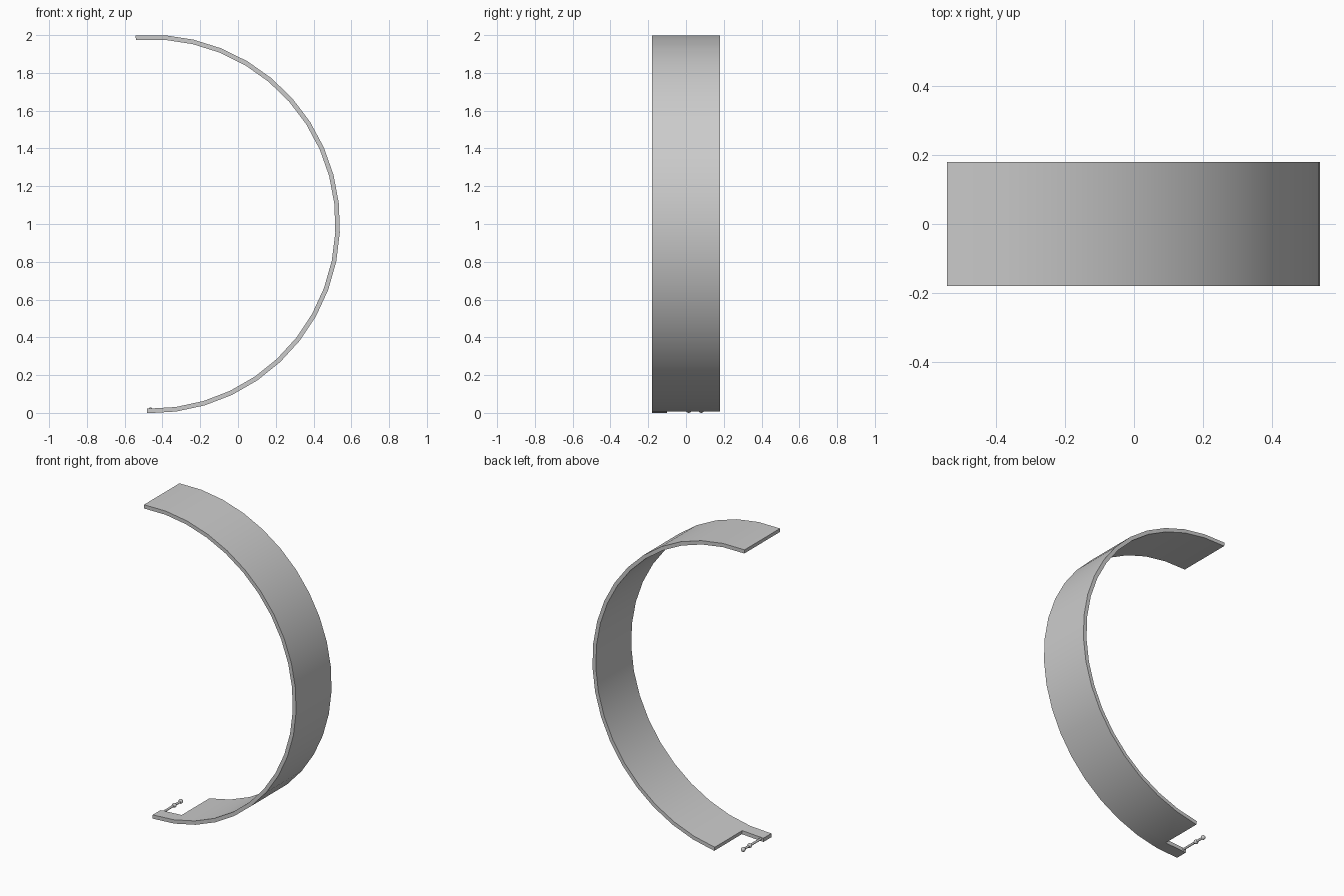
import bpy, bmesh
from math import sin, cos, radians
from mathutils import Matrix

cube = bpy.data.objects.get("Cube")
if cube:
    bpy.data.objects.remove(cube, do_unlink=True)

CX, CZ, R, THICK = -0.462, 1.0, 1.002, 0.024
START, END, SEGMENTS = -91.1, 94.6, 21
FRONT, BACK, RAIL_BACK = -0.18, 0.18, -0.10

grey = bpy.data.materials.new("light_grey")
grey.use_nodes = True
grey.diffuse_color = (0.6, 0.6, 0.6, 1)
grey.node_tree.nodes["Principled BSDF"].inputs["Base Color"].default_value = (0.6, 0.6, 0.6, 1)


def finish(name, bm, angle):
    bmesh.ops.recalc_face_normals(bm, faces=bm.faces)
    mesh = bpy.data.meshes.new(name)
    bm.to_mesh(mesh)
    bm.free()
    mesh.materials.append(grey)
    obj = bpy.data.objects.new(name, mesh)
    bpy.context.collection.objects.link(obj)
    bpy.ops.object.select_all(action='DESELECT')
    obj.select_set(True)
    bpy.context.view_layer.objects.active = obj
    bpy.ops.object.shade_smooth_by_angle(angle=radians(angle))


# Curved band: a flat strip with a notch at its lower end, thickened inwards
bm = bmesh.new()
rows = []
for i in range(SEGMENTS + 1):
    a = radians(START + (END - START) * i / SEGMENTS)
    ring = []
    for r in (R, R - THICK):
        ring.append([bm.verts.new((CX + r * cos(a), y, CZ + r * sin(a)))
                     for y in (FRONT, RAIL_BACK, BACK)])
    rows.append(ring)


def cap(ring, first, last):
    for j in range(first, last):
        bm.faces.new((ring[0][j], ring[0][j + 1], ring[1][j + 1], ring[1][j]))


for i in range(SEGMENTS):
    a, b = rows[i], rows[i + 1]
    last = 1 if i == 0 else 2          # only the front rail reaches the lower end
    for side in (0, 1):
        for j in range(last):
            bm.faces.new((a[side][j], a[side][j + 1], b[side][j + 1], b[side][j]))
    for j in (0, last):
        bm.faces.new((a[0][j], b[0][j], b[1][j], a[1][j]))
cap(rows[0], 0, 1)
cap(rows[1], 1, 2)
cap(rows[-1], 0, 2)
bmesh.ops.delete(bm, geom=[v for v in bm.verts if not v.link_faces], context='VERTS')
finish("curved_band", bm, 30)

# Hinge pin reaching back from the rail
PIN_X, PIN_Z = -0.463, 0.014
bm = bmesh.new()
bmesh.ops.create_cone(bm, cap_ends=True, segments=16, radius1=0.007, radius2=0.007, depth=0.20,
                      matrix=Matrix.Translation((PIN_X, -0.02, PIN_Z)) @ Matrix.Rotation(radians(90), 4, 'X'))
finish("hinge_pin", bm, 40)

# Round knobs on the pin
for name, y in (("middle_knob", 0.015), ("end_knob", 0.08)):
    bm = bmesh.new()
    bmesh.ops.create_uvsphere(bm, u_segments=16, v_segments=10, radius=0.014,
                              matrix=Matrix.Translation((PIN_X, y, PIN_Z)))
    finish(name, bm, 40)
